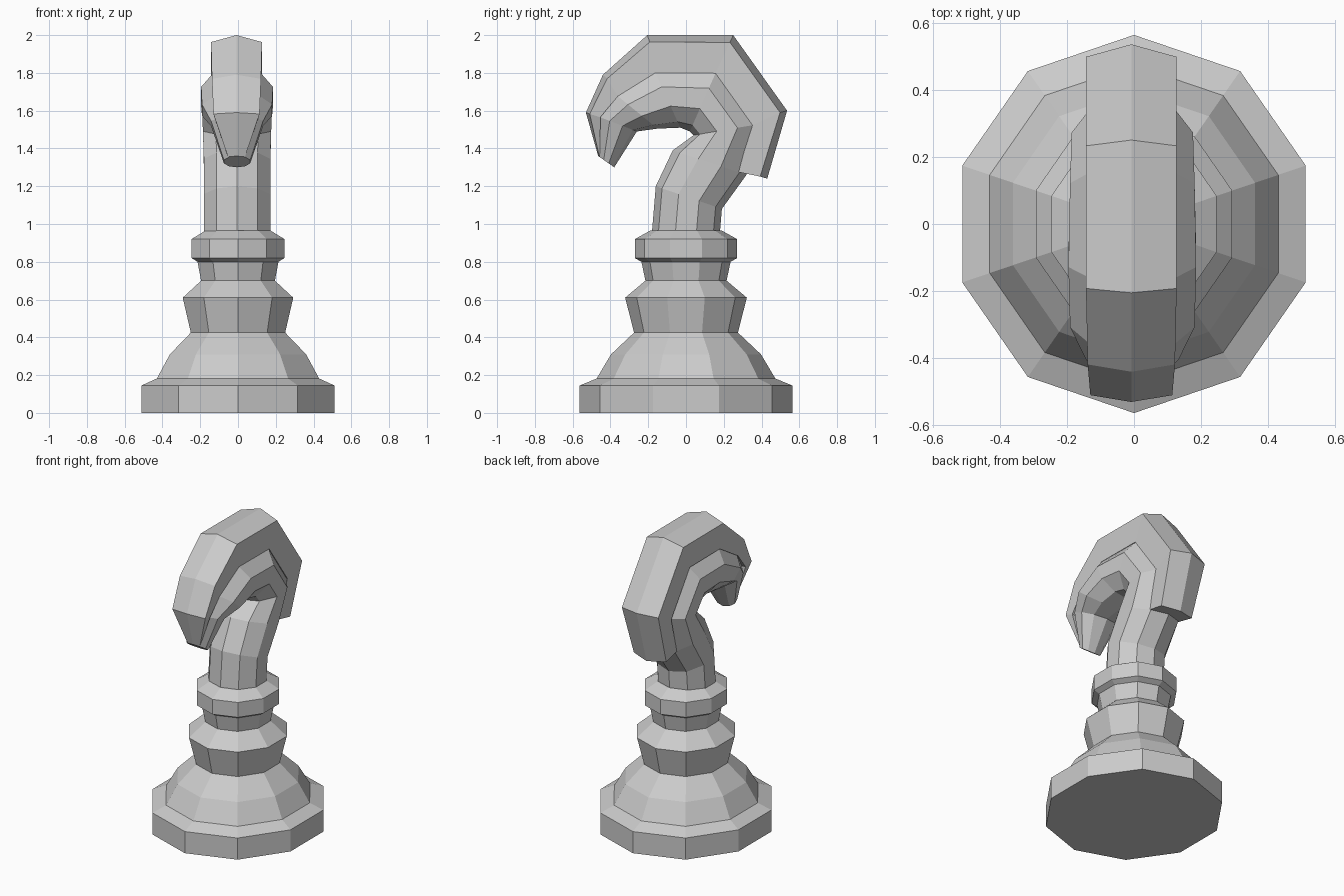
import bpy
import bmesh
from math import sin, cos, pi
from mathutils import Vector

if "Cube" in bpy.data.objects:
    bpy.data.objects.remove(bpy.data.objects["Cube"])

SIDES = 10
stone = bpy.data.materials.new("light grey")
stone.use_nodes = True
GREY = (0.6, 0.6, 0.6, 1)
stone.diffuse_color = GREY
stone.node_tree.nodes["Principled BSDF"].inputs["Base Color"].default_value = GREY


def loft(name, rings):
    """Skin a list of equal-sized rings of points and cap both ends."""
    bm = bmesh.new()
    loops = [[bm.verts.new(p) for p in ring] for ring in rings]
    n = len(loops[0])
    for low, high in zip(loops, loops[1:]):
        for i in range(n):
            j = (i + 1) % n
            bm.faces.new((low[i], low[j], high[j], high[i]))
    bm.faces.new(loops[0])
    bm.faces.new(loops[-1])
    bmesh.ops.recalc_face_normals(bm, faces=bm.faces[:])
    mesh = bpy.data.meshes.new(name)
    bm.to_mesh(mesh)
    bm.free()
    mesh.materials.append(stone)
    obj = bpy.data.objects.new(name, mesh)
    bpy.context.collection.objects.link(obj)


def point(x, yz):
    return Vector((x, yz[0], yz[1]))


# Turned pedestal: radius and height
PROFILE = [(.563, 0), (.563, .145), (.473, .182), (.397, .31), (.275, .425),
           (.322, .61), (.215, .70), (.236, .80), (.271, .82), (.271, .92),
           (.19, .965)]
loft("pedestal", [[(.955 * r * sin(2 * pi * i / SIDES), r * cos(2 * pi * i / SIDES), z)
                   for i in range(SIDES)] for r, z in PROFILE])

# Neck and head: inner point, outer point (y, z) and half width of each ring
SPINE = [((-.18, .96), (.18, .96), .185),
         ((-.16, 1.20), (.19, 1.08), .185),
         ((-.07, 1.39), (.32, 1.26), .185),
         ((.04, 1.47), (.395, 1.53), .19),
         ((.02, 1.49), (.175, 1.84), .195),
         ((-.03, 1.51), (-.18, 1.84), .20),
         ((-.15, 1.505), (-.39, 1.70), .195),
         ((-.26, 1.49), (-.48, 1.575), .145),
         ((-.38, 1.30), (-.465, 1.36), .073)]
body = []
for inner, outer, width in SPINE:
    a, b = point(0, inner), point(0, outer)
    body.append([a.lerp(b, .5 + .5 * cos(2 * pi * i / SIDES))
                 + Vector((width * sin(2 * pi * i / SIDES) - .005, 0, 0))
                 for i in range(SIDES)])
loft("neck_and_head", body)

# Raised mane: ridge point (y, z) and half width, from the nape to the nose
CREST = [((.43, 1.24), .12), ((.535, 1.60), .135), ((.25, 2.0), .135),
         ((-.205, 2.0), .135), ((-.44, 1.79), .13), ((-.53, 1.59), .122),
         ((-.465, 1.36), .045)]
mane = []
for (ridge, width), (inner, outer, _) in zip(CREST, SPINE[2:]):
    top, base, root = point(-.008, ridge), point(-.008, outer), point(-.008, inner)
    shoulder = top.lerp(root, .075)
    foot = base.lerp(root, .12)
    side = Vector((width, 0, 0))
    mane.append([top, shoulder + side, foot + side * .96,
                 foot - side * .96, shoulder - side])
loft("mane", mane)
